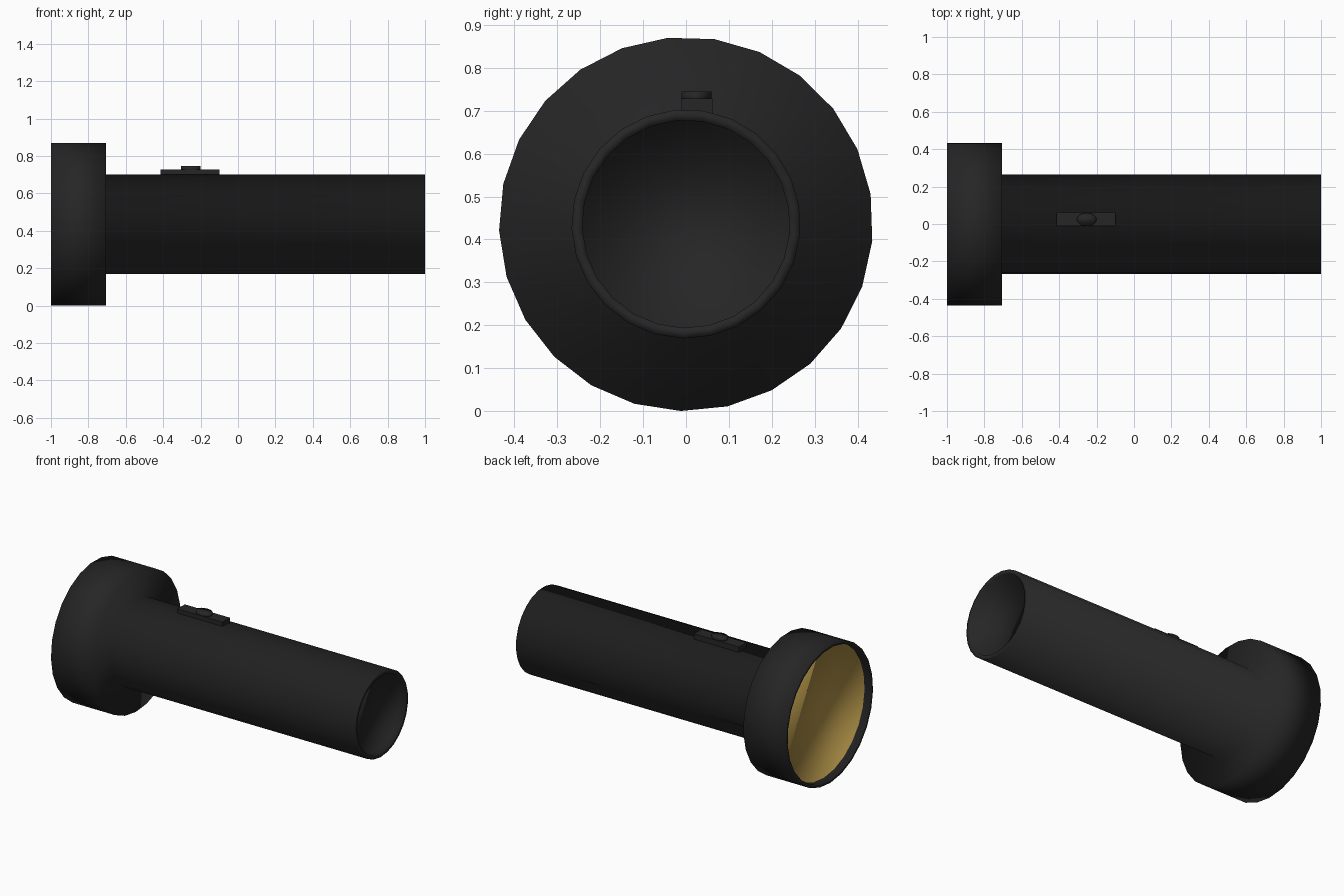
import bpy, bmesh, math
from mathutils import Matrix

if "Cube" in bpy.data.objects:
    bpy.data.objects.remove(bpy.data.objects["Cube"])

SIDES = 25
AXIS_Z = 0.436


def material(name, rgb):
    m = bpy.data.materials.new(name)
    m.diffuse_color = (*rgb, 1.0)
    m.use_nodes = True
    m.node_tree.nodes["Principled BSDF"].inputs["Base Color"].default_value = m.diffuse_color
    return m


black = material("black_casing", (0.019, 0.019, 0.019))
gold = material("gold_lens", (0.44, 0.29, 0.065))


def finish(bm, name, mats, smooth):
    bmesh.ops.recalc_face_normals(bm, faces=bm.faces)
    for f in bm.faces:
        f.smooth = smooth
    mesh = bpy.data.meshes.new(name)
    bm.to_mesh(mesh)
    bm.free()
    for m in mats:
        mesh.materials.append(m)
    ob = bpy.data.objects.new(name, mesh)
    bpy.context.collection.objects.link(ob)
    return ob


# Torch casing: one turned profile (x, radius), from recessed lens to recessed tail
profile = [(-0.955, 0.416), (-1.0, 0.416), (-1.0, 0.436), (-0.705, 0.436),
           (-0.705, 0.267), (1.0, 0.267), (1.0, 0.242), (0.96, 0.242)]
bm = bmesh.new()
rings = []
for x, r in profile:
    ring = []
    for i in range(SIDES):
        a = math.radians(-91.6) + math.tau * i / SIDES
        ring.append(bm.verts.new((x, r * math.cos(a), AXIS_Z + r * math.sin(a))))
    rings.append(ring)
for lower, upper in zip(rings, rings[1:]):
    for i in range(SIDES):
        j = (i + 1) % SIDES
        bm.faces.new((lower[i], lower[j], upper[j], upper[i]))
lens = bm.faces.new(rings[0])
lens.material_index = 1
bm.faces.new(rings[-1])
finish(bm, "torch_casing", [black, gold], True)

# Switch plate on top of the tube
bm = bmesh.new()
bmesh.ops.create_cube(bm, size=1.0, matrix=Matrix.Translation((-0.257, 0.025, 0.708))
                      @ Matrix.Diagonal((0.315, 0.074, 0.040, 1.0)))
finish(bm, "switch_plate", [black], False)

# Oval push button
bm = bmesh.new()
bmesh.ops.create_cone(bm, cap_ends=True, segments=16, radius1=1.0, radius2=1.0, depth=1.0,
                      matrix=Matrix.Translation((-0.253, 0.024, 0.7325))
                      @ Matrix.Diagonal((0.053, 0.035, 0.025, 1.0)))
finish(bm, "switch_button", [black], True)
